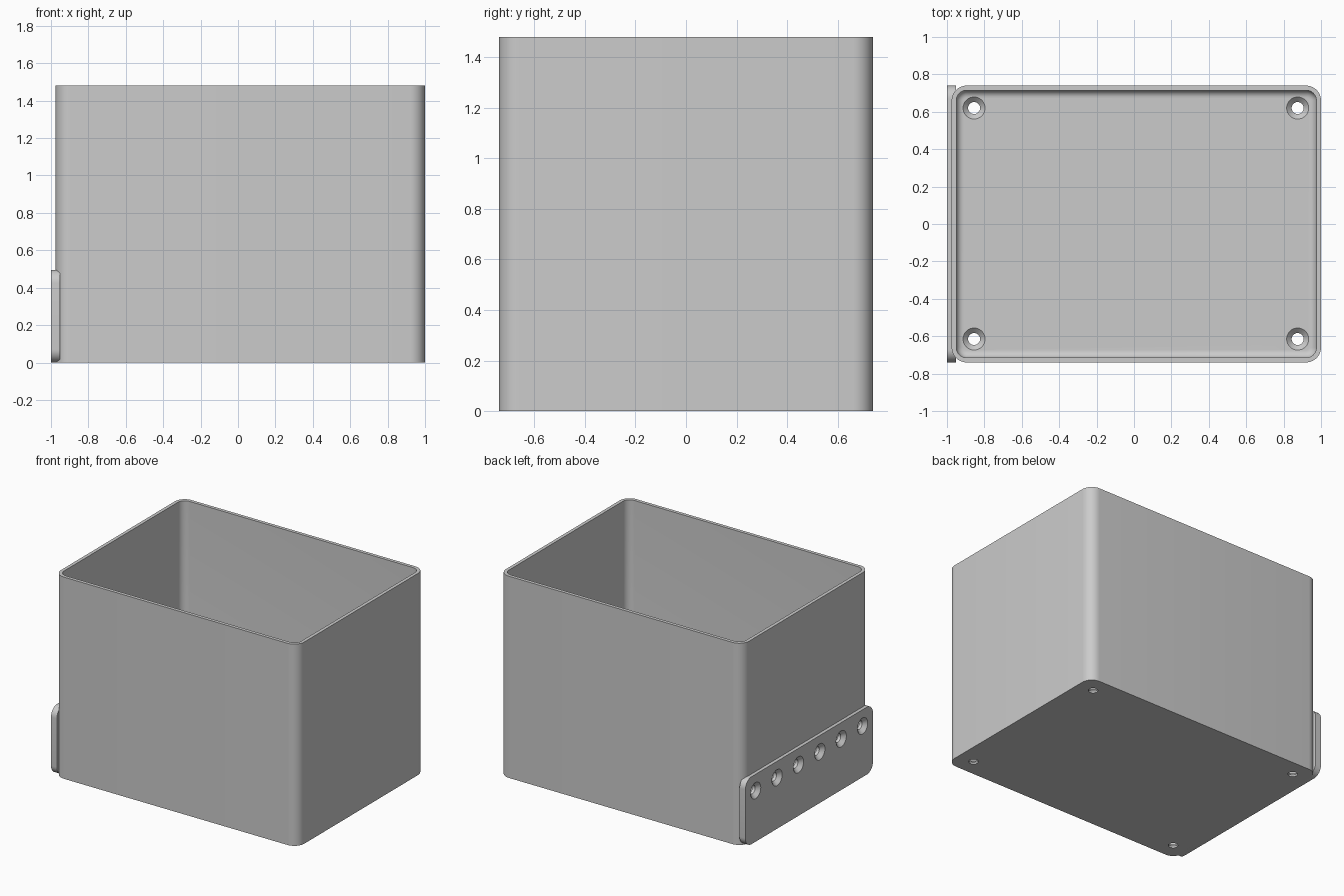
import bpy, bmesh, math
from mathutils import Matrix, Vector

cube = bpy.data.objects.get("Cube")
if cube:
    bpy.data.objects.remove(cube, do_unlink=True)

LEFT, RIGHT, HALF_Y, HEIGHT = -0.975, 1.0, 0.74, 1.48
WALL, FLOOR, CORNER, FILLET = 0.025, 0.04, 0.08, 0.04

grey = bpy.data.materials.new("plain_grey")
grey.use_nodes = True
colour = (0.6, 0.6, 0.6, 1)
grey.diffuse_color = colour
grey.node_tree.nodes["Principled BSDF"].inputs["Base Color"].default_value = colour


def make_object(name, bm):
    bmesh.ops.recalc_face_normals(bm, faces=bm.faces)
    mesh = bpy.data.meshes.new(name)
    bm.to_mesh(mesh)
    bm.free()
    mesh.materials.append(grey)
    obj = bpy.data.objects.new(name, mesh)
    bpy.context.collection.objects.link(obj)
    return obj


def rounded_rect(u0, u1, v0, v1, r, steps=10):
    """Outline of a rectangle with round corners, counter-clockwise."""
    centres = [(u1 - r, v1 - r), (u0 + r, v1 - r), (u0 + r, v0 + r), (u1 - r, v0 + r)]
    points = []
    for quarter, (cu, cv) in enumerate(centres):
        for i in range(steps + 1):
            a = (quarter + i / steps) * math.pi / 2
            points.append((cu + r * math.cos(a), cv + r * math.sin(a)))
    return points


def loft(name, rings):
    """Skin a stack of matching rings and cap both ends."""
    bm = bmesh.new()
    loops = [[bm.verts.new(p) for p in ring] for ring in rings]
    for a, b in zip(loops, loops[1:]):
        for i in range(len(a)):
            j = (i + 1) % len(a)
            bm.faces.new((a[i], a[j], b[j], b[i]))
    bm.faces.new(loops[0])
    bm.faces.new(loops[-1])
    return make_object(name, bm)


def box_ring(inset, z):
    outline = rounded_rect(LEFT + inset, RIGHT - inset, -HALF_Y + inset,
                           HALF_Y - inset, CORNER - inset)
    return [(u, v, z) for u, v in outline]


def screw_cutter(name, spots, axis):
    """Countersunk holes; axis points out of the wide end of each hole."""
    turn = Vector((0, 0, 1)).rotation_difference(Vector(axis)).to_matrix().to_4x4()
    bm = bmesh.new()
    for spot in spots:
        place = Matrix.Translation(spot) @ turn
        # profile runs from the far side of the wall to above its surface
        rows = [(0.032, -0.1), (0.032, -0.027), (0.059, 0), (0.059, 0.02)]
        loops = []
        for r, h in rows:
            loops.append([bm.verts.new(place @ Vector((r * math.cos(a), r * math.sin(a), h)))
                          for a in (k * math.tau / 32 for k in range(32))])
        for a, b in zip(loops, loops[1:]):
            for i in range(32):
                j = (i + 1) % 32
                bm.faces.new((a[i], a[j], b[j], b[i]))
        bm.faces.new(loops[0])
        bm.faces.new(loops[-1])
    obj = make_object(name, bm)
    obj.hide_render = True
    return obj


def cut(obj, cutter):
    mod = obj.modifiers.new("holes", 'BOOLEAN')
    mod.operation = 'DIFFERENCE'
    mod.solver = 'EXACT'
    mod.object = cutter
    bpy.context.view_layer.objects.active = obj
    bpy.ops.object.modifier_apply(modifier=mod.name)


# Open box: outer wall, rim, inner wall, then a filleted floor
rings = [box_ring(0, 0), box_ring(0, HEIGHT), box_ring(WALL, HEIGHT)]
for i in range(9):
    a = i / 8 * math.pi / 2
    rings.append(box_ring(WALL + FILLET * (1 - math.cos(a)),
                          FLOOR + FILLET * (1 - math.sin(a))))
box = loft("box", rings)

# Mounting plate on the side
outline = rounded_rect(-HALF_Y, HALF_Y, 0, 0.495, 0.07)
plate = loft("mounting_plate", [[(x, y, z) for y, z in outline] for x in (-1, -0.953)])

# Screw holes in the floor corners and along the plate
floor_holes = screw_cutter("floor_hole_cutter",
                           [(x, y, FLOOR) for x in (-0.855, 0.875) for y in (-0.615, 0.62)],
                           (0, 0, 1))
plate_holes = screw_cutter("plate_hole_cutter",
                           [(-1, -0.62 + i * 0.248, 0.375) for i in range(6)],
                           (-1, 0, 0))
cut(box, floor_holes)
cut(box, plate_holes)
cut(plate, plate_holes)
for cutter in (floor_holes, plate_holes):
    bpy.data.objects.remove(cutter, do_unlink=True)

# Smooth the round corners, keep the edges crisp
for obj in (box, plate):
    bpy.ops.object.select_all(action='DESELECT')
    obj.select_set(True)
    bpy.context.view_layer.objects.active = obj
    bpy.ops.object.shade_smooth_by_angle(angle=math.radians(30))
